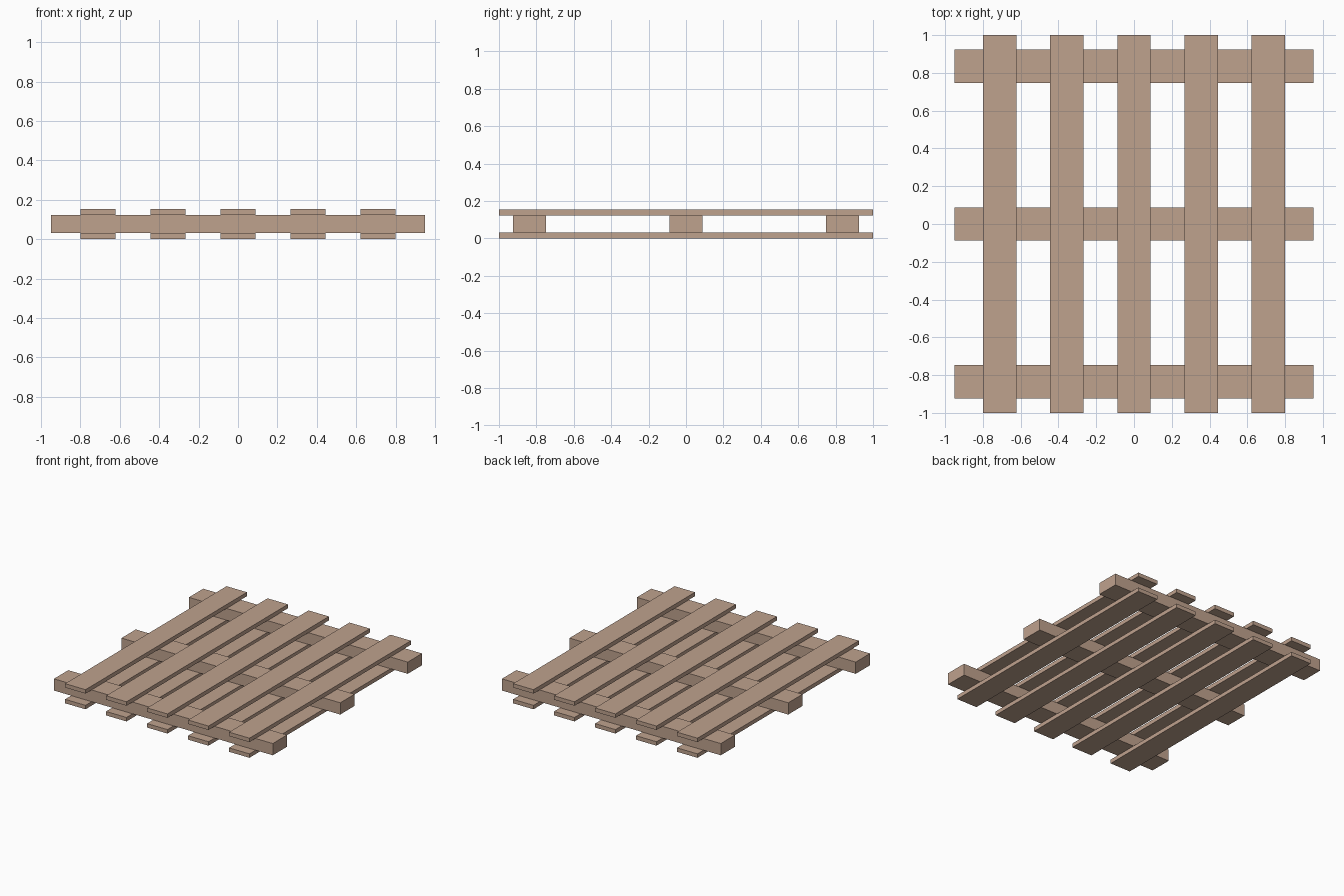
import bpy

if "Cube" in bpy.data.objects:
    bpy.data.objects.remove(bpy.data.objects["Cube"])

# Single wood colour
wood = bpy.data.materials.new("pale_brown_wood")
wood.diffuse_color = (0.52, 0.36, 0.27, 1.0)
wood.use_nodes = True
wood.node_tree.nodes["Principled BSDF"].inputs["Base Color"].default_value = wood.diffuse_color


def box(name, x, y, z0, z1, sx, sy):
    bpy.ops.mesh.primitive_cube_add(size=1, location=(x, y, (z0 + z1) / 2))
    ob = bpy.context.object
    ob.name = name
    ob.scale = (sx, sy, z1 - z0)
    bpy.ops.object.transform_apply(location=False, rotation=False, scale=True)
    ob.data.materials.append(wood)


WIDTH = 0.177
Z = (0.0, 0.031, 0.123, 0.154)  # layer heights

# Five bottom and five top slats running front to back
for i in range(5):
    x = (i - 2) * 0.3555
    box(f"bottom_slat_{i + 1}", x, 0, Z[0], Z[1], WIDTH, 2.0)
    box(f"top_slat_{i + 1}", x, 0, Z[2], Z[3], WIDTH, 2.0)

# Three thick cross beams between the slat layers
for name, y in (("front", -0.836), ("middle", 0.0), ("back", 0.836)):
    box(f"{name}_cross_beam", 0, y, Z[1], Z[2], 1.898, WIDTH)
